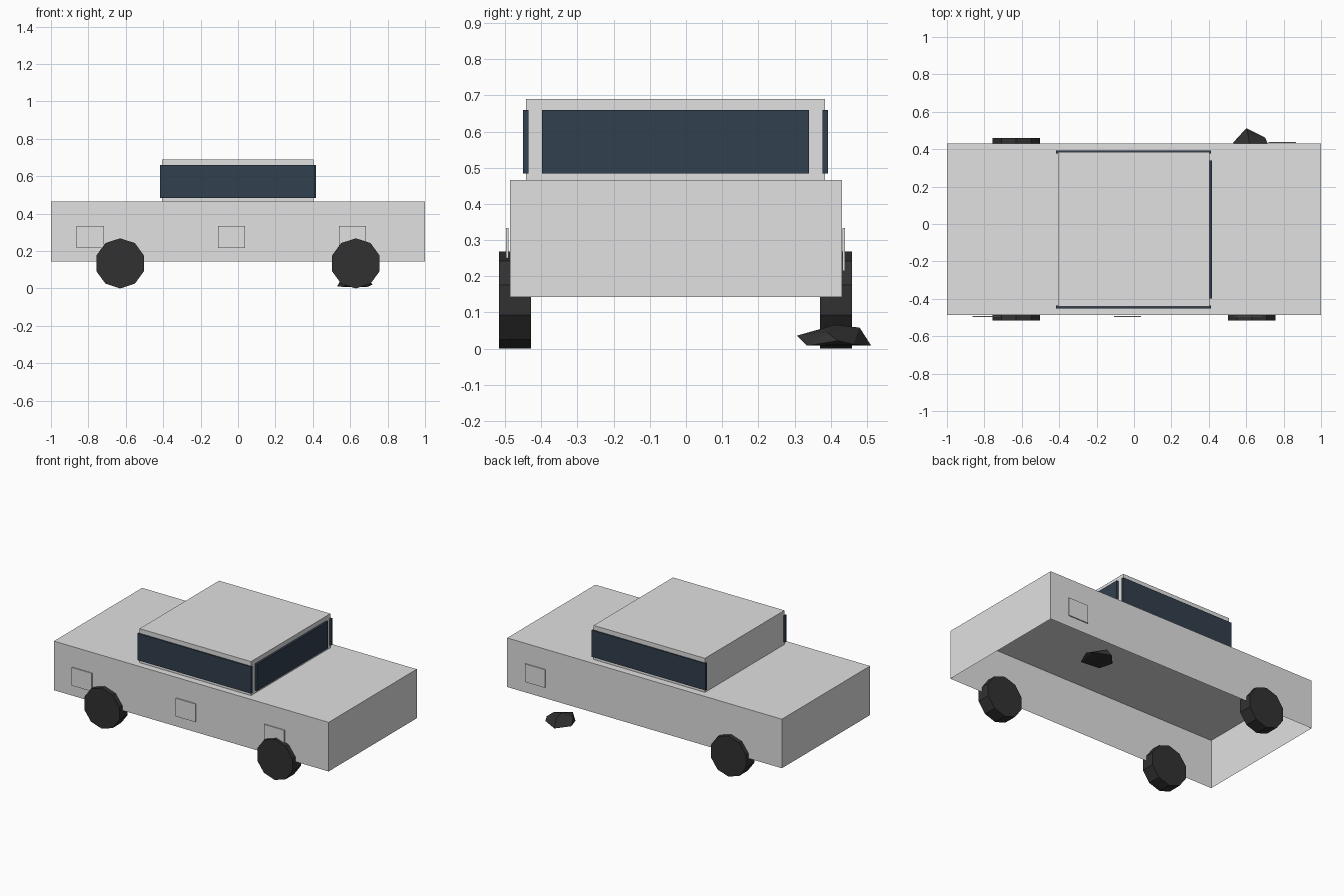
import bpy, bmesh, math
from mathutils import Vector

if "Cube" in bpy.data.objects:
    bpy.data.objects.remove(bpy.data.objects["Cube"])


def material(name, rgb):
    m = bpy.data.materials.new(name)
    m.diffuse_color = (*rgb, 1.0)
    m.use_nodes = True
    m.node_tree.nodes["Principled BSDF"].inputs["Base Color"].default_value = m.diffuse_color
    return m


PAINT = material("light grey paint", (0.75, 0.75, 0.75))
GLASS = material("dark blue glass", (0.031, 0.050, 0.074))
RUBBER = material("black rubber", (0.031, 0.031, 0.031))


def finish(bm, name, mat):
    mesh = bpy.data.meshes.new(name)
    bm.to_mesh(mesh)
    bm.free()
    mesh.materials.append(mat)
    ob = bpy.data.objects.new(name, mesh)
    bpy.context.collection.objects.link(ob)
    return ob


def box(name, x, y, z, mat, open_bottom=False):
    bm = bmesh.new()
    bmesh.ops.create_cube(bm, size=1)
    for v in bm.verts:
        v.co = Vector([(r[0] + r[1]) / 2 + c * (r[1] - r[0])
                       for r, c in zip((x, y, z), v.co)])
    if open_bottom:
        bm.normal_update()
        low = [f for f in bm.faces if f.normal.z < -0.9]
        bmesh.ops.delete(bm, geom=low, context='FACES_ONLY')
    return finish(bm, name, mat)


def wheel(name, x, y0, y1, r=0.134, sides=10):
    # ten-sided disc with a corner pointing straight up
    bm = bmesh.new()
    ring = []
    for i in range(sides):
        a = math.pi / 2 + 2 * math.pi * i / sides
        ring.append(bm.verts.new((x + r * math.cos(a), y0, r + r * math.sin(a))))
    face = bm.faces.new(ring)
    ext = bmesh.ops.extrude_face_region(bm, geom=[face], use_keep_orig=True)
    moved = [g for g in ext["geom"] if isinstance(g, bmesh.types.BMVert)]
    bmesh.ops.translate(bm, verts=moved, vec=(0, y1 - y0, 0))
    bmesh.ops.recalc_face_normals(bm, faces=bm.faces)
    return finish(bm, name, RUBBER)


# hollow body shell and cabin
box("body", (-1, 1), (-0.486, 0.431), (0.143, 0.466), PAINT, True)
box("cabin", (-0.407, 0.404), (-0.442, 0.384), (0.466, 0.69), PAINT, True)

# windows
box("front_side_window", (-0.417, 0.412), (-0.451, -0.435), (0.484, 0.66), GLASS)
box("back_side_window", (-0.417, 0.412), (0.377, 0.392), (0.484, 0.66), GLASS)
box("windscreen", (0.402, 0.418), (-0.398, 0.34), (0.484, 0.66), GLASS)

# thin side panels
for i, x in enumerate((-0.79, -0.035, 0.612)):
    box(f"front_side_panel_{i + 1}", (x - 0.073, x + 0.073),
        (-0.498, -0.491), (0.215, 0.334), PAINT)
box("back_side_panel", (0.72, 0.866), (0.432, 0.439), (0.215, 0.334), PAINT)

# three intact wheels
wheel("front_left_wheel", -0.63, -0.517, -0.429)
wheel("front_right_wheel", 0.63, -0.517, -0.429)
wheel("back_left_wheel", -0.63, 0.371, 0.459)

# crushed wheel remains lying low on the ground
bm = bmesh.new()
for p in ((0.60, 0.512, 0.008), (0.53, 0.435, 0.012), (0.56, 0.35, 0.008),
          (0.69, 0.335, 0.008), (0.72, 0.42, 0.022), (0.70, 0.463, 0.012),
          (0.61, 0.307, 0.036), (0.61, 0.48, 0.058), (0.62, 0.413, 0.066),
          (0.69, 0.39, 0.045), (0.55, 0.39, 0.045)):
    bm.verts.new(p)
bmesh.ops.convex_hull(bm, input=bm.verts)
bmesh.ops.recalc_face_normals(bm, faces=bm.faces)
finish(bm, "crushed_wheel", RUBBER)
